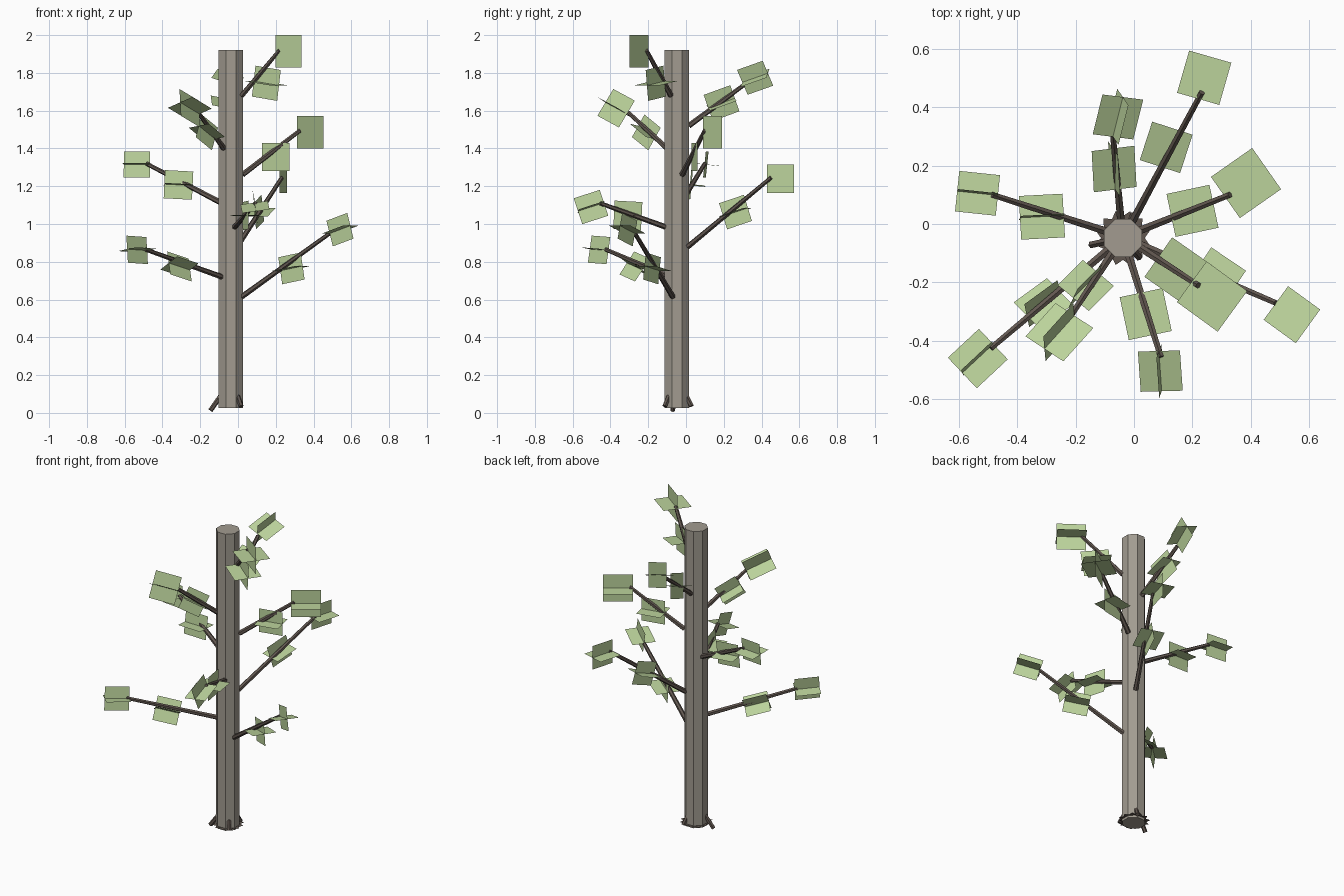
import bpy, bmesh
from math import radians, sin, cos, pi
from mathutils import Vector, Matrix

def material(name, col):
    m = bpy.data.materials.new(name)
    m.diffuse_color = (*col, 1)
    return m

BARK = material("bark", (0.36, 0.33, 0.28))
TWIG = material("dark_bark", (0.12, 0.095, 0.08))
LEAF = material("leaf", (0.50, 0.65, 0.33))
CX, CY = -0.038, -0.048          # trunk axis

def make(name, bm, mat):
    me = bpy.data.meshes.new(name)
    bm.to_mesh(me)
    bm.free()
    me.materials.append(mat)
    ob = bpy.data.objects.new(name, me)
    bpy.context.collection.objects.link(ob)
    return ob

def rod(name, a, b, r1, r2, sides, mat, turn=0):
    a, b = Vector(a), Vector(b)
    d = b - a
    M = Matrix.Translation((a + b) / 2) @ d.to_track_quat('Z', 'Y').to_matrix().to_4x4()
    bm = bmesh.new()
    bmesh.ops.create_cone(bm, cap_ends=True, segments=sides, radius1=r1, radius2=r2,
                          depth=d.length, matrix=M @ Matrix.Rotation(turn, 4, 'Z'))
    return make(name, bm, mat)

def leaf_cross(name, centre, yaw, pitch, roll, size):
    # two square cards crossing along the growth direction
    M = (Matrix.Translation(centre) @ Matrix.Rotation(radians(yaw), 4, 'Z')
         @ Matrix.Rotation(radians(-pitch), 4, 'Y') @ Matrix.Rotation(radians(roll), 4, 'X'))
    bm = bmesh.new()
    for a in (0, pi / 2):
        bmesh.ops.create_grid(bm, x_segments=1, y_segments=1, size=size / 2,
                              matrix=M @ Matrix.Rotation(a, 4, 'X'))
    return make(name, bm, LEAF)

# trunk
rod("trunk", (CX, CY, 0.025), (CX, CY, 1.92), 0.07, 0.07, 8, BARK, pi / 8)

# jagged collar around the base
bm = bmesh.new()
pts = []
for i in range(24):
    r = 0.095 if i % 2 else 0.075
    t = 2 * pi * i / 24
    pts.append(bm.verts.new((CX + r * cos(t), CY + r * sin(t), 0.04)))
bm.faces.new(pts)
make("base_collar", bm, TWIG)

# roots
for i, deg in enumerate((192, 310, 65)):
    c, s = cos(radians(deg)), sin(radians(deg))
    reach, low = (0.11, 0.013) if i == 0 else (0.085, 0.035)
    rod(f"root_{i+1}", (CX + 0.055 * c, CY + 0.055 * s, 0.09),
        (CX + reach * c, CY + reach * s, low), 0.013, 0.013, 6, TWIG)

# branches: start, end
branches = [
    ((-0.085, -0.085, 0.72), (-0.49, -0.425, 0.865)),
    ((0.02, -0.07, 0.615), (0.485, -0.27, 0.95)),
    ((-0.005, 0.01, 0.88), (0.232, 0.45, 1.245)),
    ((-0.095, -0.025, 1.115), (-0.485, 0.10, 1.32)),
    ((-0.017, -0.11, 0.985), (0.092, -0.455, 1.11)),
    ((0.025, -0.02, 1.262), (0.328, 0.10, 1.495)),
    ((-0.045, 0.015, 1.52), (-0.072, 0.305, 1.735)),
    ((-0.075, -0.10, 1.40), (-0.21, -0.305, 1.59)),
    ((0.02, -0.08, 1.68), (0.22, -0.21, 1.92)),
]
for i, (a, b) in enumerate(branches):
    rod(f"branch_{i+1}", a, b, 0.015, 0.011, 6, TWIG)

# leaf crosses: centre, yaw, pitch, roll, size
leaves = [
    ((-0.534, -0.46, 0.863), 223, 3, 8, 0.145),
    ((-0.31, -0.272, 0.775), 216, 15, 30, 0.145),
    ((0.54, -0.31, 0.97), -36, 17, 0, 0.142),
    ((0.283, -0.18, 0.765), -34, 10, 0, 0.145),
    ((0.24, 0.50, 1.239), 74, 0, 0, 0.15),
    ((0.11, 0.262, 1.063), 72, 18, 0, 0.145),
    ((-0.535, 0.105, 1.315), 174, 0, 6, 0.14),
    ((-0.315, 0.025, 1.207), 183, 3, 5, 0.15),
    ((0.09, -0.503, 1.09), -86, -18, 8, 0.145),
    ((0.04, -0.308, 1.045), -78, 3, 0, 0.15),
    ((0.383, 0.14, 1.487), 35, 0, 0, 0.172),
    ((0.20, 0.045, 1.355), 12, 0, 0, 0.15),
    ((-0.055, 0.366, 1.774), 76, 19, 20, 0.148),
    ((-0.068, 0.188, 1.64), 93, 20, 12, 0.15),
    ((-0.255, -0.37, 1.613), 228, 22, 22, 0.165),
    ((-0.165, -0.21, 1.485), 225, 30, 10, 0.14),
    ((0.267, -0.248, 1.914), -36, 0, 0, 0.172),
    ((0.15, -0.16, 1.745), -35, -8, 0, 0.165),
]
for i, (c, y, p, r, s) in enumerate(leaves):
    leaf_cross(f"leaves_{i+1}", c, y, p, r, s)
